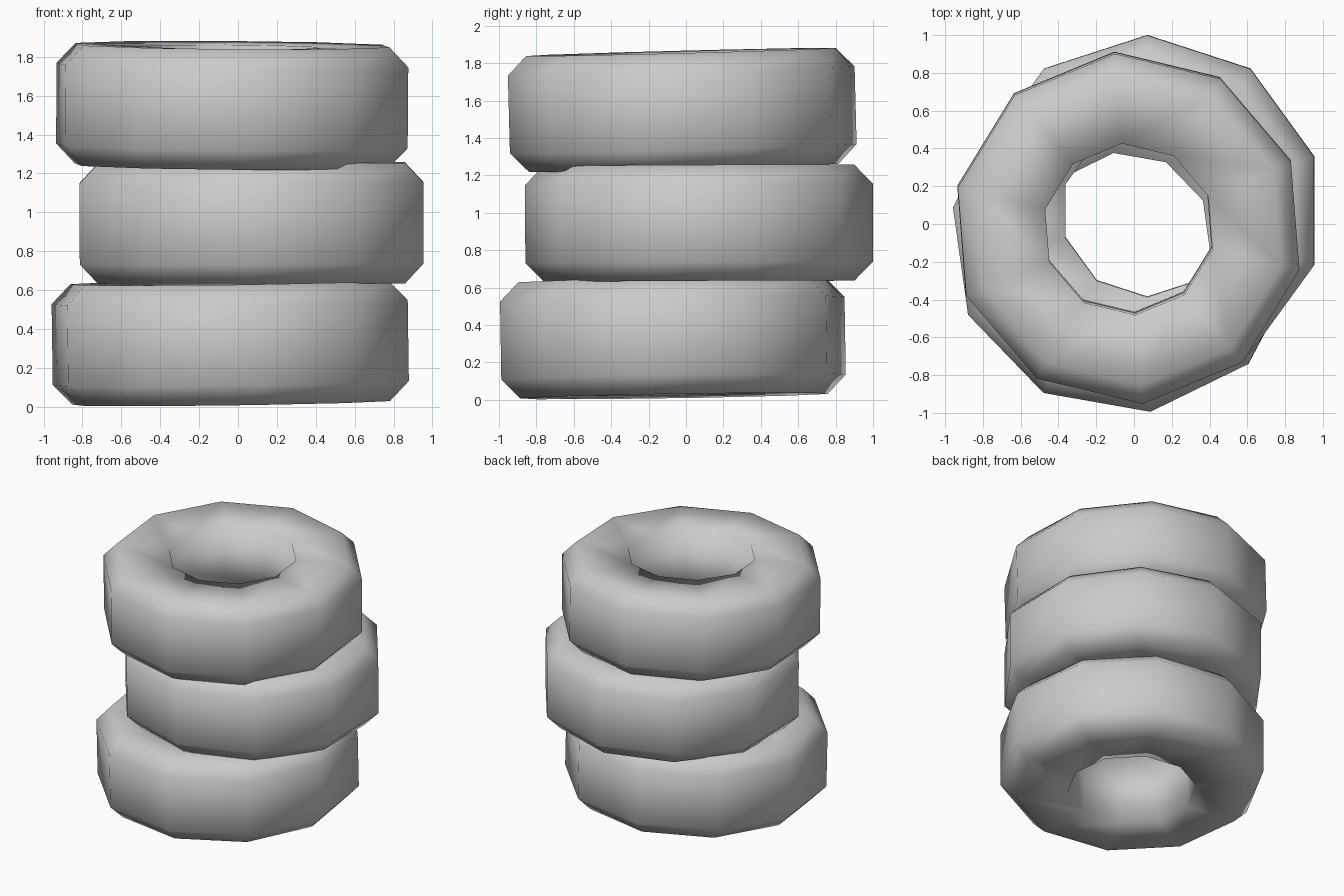
import bpy
import bmesh
from math import radians, cos, sin, pi, atan

cube = bpy.data.objects.get("Cube")
if cube:
    bpy.data.objects.remove(cube, do_unlink=True)

rubber = bpy.data.materials.new("grey_rubber")
rubber.use_nodes = True
GREY = (0.6, 0.6, 0.6, 1.0)
rubber.diffuse_color = GREY
rubber.node_tree.nodes["Principled BSDF"].inputs["Base Color"].default_value = GREY

SIDES = 10
# Upper half of the cross-section: (radius, height above the middle)
HALF = [(0.93, 0.208), (0.83, 0.31), (0.455, 0.30)]
PROFILE = HALF + [(r, -z) for r, z in reversed(HALF)]


def tyre(name, centre, phase, slope_x, slope_y):
    """Ring with a chamfered tread, tilted by its slopes along x and y."""
    bm = bmesh.new()
    rings = []
    for i in range(SIDES):
        a = radians(phase) + 2 * pi * i / SIDES
        rings.append([bm.verts.new((r * cos(a), r * sin(a), z)) for r, z in PROFILE])
    n = len(PROFILE)
    for i in range(SIDES):
        here, after = rings[i], rings[(i + 1) % SIDES]
        for j in range(n):
            k = (j + 1) % n
            bm.faces.new((here[j], after[j], after[k], here[k]))
    bmesh.ops.recalc_face_normals(bm, faces=bm.faces)
    for face in bm.faces:
        face.smooth = True
    mesh = bpy.data.meshes.new(name)
    bm.to_mesh(mesh)
    bm.free()
    mesh.materials.append(rubber)
    obj = bpy.data.objects.new(name, mesh)
    obj.location = centre
    obj.rotation_euler = (atan(slope_y), -atan(slope_x), 0)
    bpy.context.collection.objects.link(obj)


# Stack of three loosely piled tyres
tyre("bottom_tyre", (-0.04, -0.07, 0.33), 26, 0.014, 0.016)
tyre("middle_tyre", (0.07, 0.07, 0.944), 18, 0.003, 0.005)
tyre("top_tyre", (-0.03, -0.02, 1.55), 22.5, -0.008, 0.026)
